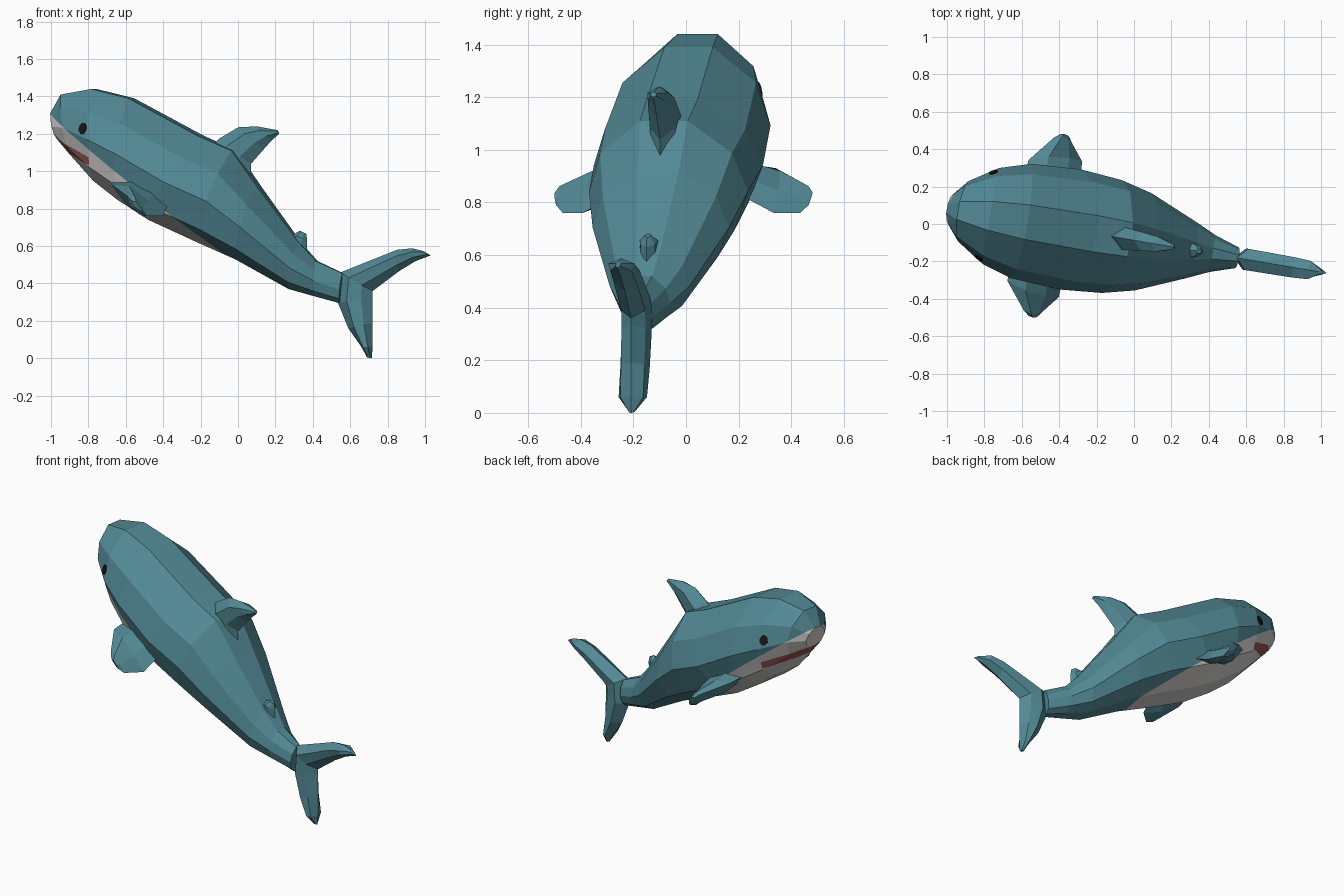
import bpy, bmesh, math
from mathutils import Vector
from mathutils.bvhtree import BVHTree

if "Cube" in bpy.data.objects:
    bpy.data.objects.remove(bpy.data.objects["Cube"])


def material(name, rgb):
    m = bpy.data.materials.new(name)
    m.diffuse_color = (*rgb, 1)
    m.use_nodes = True
    m.node_tree.nodes["Principled BSDF"].inputs["Base Color"].default_value = m.diffuse_color
    return m


TEAL = material("teal skin", (0.085, 0.25, 0.30))
WHITE = material("pale belly", (0.62, 0.61, 0.60))
RED = material("mouth red", (0.30, 0.09, 0.085))
BLACK = material("eye black", (0.01, 0.008, 0.008))


def place(p):
    """Turn straight swimmer coordinates into the slightly yawed pose."""
    x, y, z = p
    return Vector((x + 0.17 * y, -0.087 - 0.17 * x + 0.98 * y, z))


def loft(rings):
    bm = bmesh.new()
    loops = [[bm.verts.new(p) for p in r] for r in rings]
    n = len(loops[0])
    for a, b in zip(loops, loops[1:]):
        for i in range(n):
            j = (i + 1) % n
            bm.faces.new((a[i], a[j], b[j], b[i]))
    bm.faces.new(loops[0])
    bm.faces.new(loops[-1])
    bmesh.ops.recalc_face_normals(bm, faces=bm.faces)
    return bm


def finish(name, bm, mats):
    for v in bm.verts:
        v.co = place(v.co)
    bmesh.ops.recalc_face_normals(bm, faces=bm.faces)
    me = bpy.data.meshes.new(name)
    bm.to_mesh(me)
    bm.free()
    for m in mats:
        me.materials.append(m)
    ob = bpy.data.objects.new(name, me)
    bpy.context.collection.objects.link(ob)
    return ob


def fin(name, sections, normal):
    """Hexagonal sections between a leading and a trailing point."""
    normal = Vector(normal).normalized()
    rings = []
    for lead, trail, h in sections:
        a, b = Vector(lead), Vector(trail)
        p, q = a.lerp(b, 0.3), a.lerp(b, 0.7)
        o = normal * h
        rings.append([a, p + o, q + o * 0.8, b, q - o * 0.8, p - o])
    return finish(name, loft(rings), [TEAL])


# Body: top point, bottom point and half width of each ring
stations = [
    ((-1.00, 1.31), (-0.97, 1.18), 0.078),
    ((-0.94, 1.41), (-0.89, 1.09), 0.165),
    ((-0.77, 1.44), (-0.76, 0.95), 0.262),
    ((-0.57, 1.39), (-0.63, 0.85), 0.312),
    ((-0.20, 1.19), (-0.46, 0.74), 0.328),
    ((-0.02, 1.11), (-0.20, 0.62), 0.308),
    ((0.11, 0.92), (0.00, 0.53), 0.265),
    ((0.33, 0.62), (0.28, 0.37), 0.155),
    ((0.42, 0.52), (0.42, 0.33), 0.100),
    ((0.56, 0.455), (0.545, 0.295), 0.056),
]
half = [(0.3, 1), (0.83, 0.75), (1, 0.45), (0.8, 0.15), (0.35, 0)]
profile = half + [(-y, t) for y, t in reversed(half)]
rings = []
for (tx, tz), (bx, bz), w in stations:
    rings.append([(bx + (tx - bx) * t, y * w, bz + (tz - bz) * t) for y, t in profile])
body = loft(rings)
bvh = BVHTree.FromBMesh(body)


def cut(faces, co, no):
    geom = set(faces)
    for f in faces:
        geom.update(f.edges)
        geom.update(f.verts)
    bmesh.ops.bisect_plane(body, geom=list(geom), plane_co=co, plane_no=no, dist=1e-5)


# Pale belly below a sloping plane
def below_belly_line(c):
    return c.z < 0.51 - 0.8 * c.x


cut(body.faces[:], (0, 0, 0.51), (0.8, 0, 1))
for f in body.faces:
    f.material_index = 1 if below_belly_line(f.calc_center_median()) else 0


# Mouth band wrapping round the snout
def snout():
    return [f for f in body.faces
            if f.material_index == 1 and f.calc_center_median().x < -0.6]


MOUTH_END, UPPER, LOWER = -0.76, 1.075, 1.03
for z in (UPPER, LOWER):
    cut(snout(), (MOUTH_END, 0, z), (0.5, 0, 1))
cut(snout(), (MOUTH_END, 0, 1), (1, 0, 0))
for f in snout():
    c = f.calc_center_median()
    if c.x < MOUTH_END and LOWER < c.z + 0.5 * (c.x - MOUTH_END) < UPPER:
        f.material_index = 2
finish("body", body, [TEAL, WHITE, RED])

# Eyes: thin plates lying on the head
for side, label in ((-1, "right"), (1, "left")):
    hit, no, _, _ = bvh.ray_cast(Vector((-0.79, side, 1.228)), Vector((0, -side, 0)))
    u = no.cross(Vector((0, 0, 1))).normalized()
    v = u.cross(no)
    ring = []
    for k in range(8):
        a = math.tau * (k + 0.5) / 8
        ring.append(hit + u * 0.025 * math.cos(a) + v * 0.031 * math.sin(a))
    bm = loft([[p - no * 0.002 for p in ring], [p + no * 0.006 for p in ring]])
    finish("eye_" + label, bm, [BLACK])

# Dorsal fins
fin("dorsal_fin", [
    ((-0.16, 0, 1.12), (0.07, 0, 0.98), 0.06),
    ((-0.10, 0, 1.175), (0.07, 0, 1.04), 0.06),
    ((0.00, 0, 1.235), (0.14, 0, 1.12), 0.05),
    ((0.10, 0, 1.24), (0.18, 0, 1.165), 0.04),
    ((0.21, 0, 1.22), (0.22, 0, 1.20), 0.012)], (0, 1, 0))
fin("small_dorsal_fin", [
    ((0.25, 0, 0.68), (0.37, 0, 0.55), 0.035),
    ((0.30, 0, 0.665), (0.37, 0, 0.63), 0.035),
    ((0.33, 0, 0.682), (0.365, 0, 0.665), 0.012)], (0, 1, 0))

# Tail: one loft from the lower tip to the upper tip
fin("tail_fin", [
    ((0.69, 0, 0.005), (0.715, 0, 0.0), 0.01),
    ((0.66, 0, 0.06), (0.72, 0, 0.06), 0.055),
    ((0.59, 0, 0.16), (0.72, 0, 0.19), 0.057),
    ((0.535, 0, 0.295), (0.72, 0, 0.335), 0.058),
    ((0.55, 0, 0.46), (0.72, 0, 0.36), 0.058),
    ((0.85, 0, 0.58), (0.86, 0, 0.465), 0.055),
    ((0.93, 0, 0.588), (0.95, 0, 0.52), 0.05),
    ((0.985, 0, 0.575), (1.03, 0, 0.55), 0.01)], (0, 1, 0))

# Pectoral fins, mirrored
for s, label in ((-1, "right"), (1, "left")):
    fin("pectoral_fin_" + label, [
        ((-0.63, s * 0.20, 0.95), (-0.33, s * 0.22, 0.84), 0.05),
        ((-0.62, s * 0.33, 0.93), (-0.34, s * 0.37, 0.76), 0.05),
        ((-0.51, s * 0.47, 0.865), (-0.41, s * 0.46, 0.76), 0.035),
        ((-0.48, s * 0.495, 0.84), (-0.43, s * 0.49, 0.79), 0.015)],
        (0.35, s * 0.45, 0.8))
